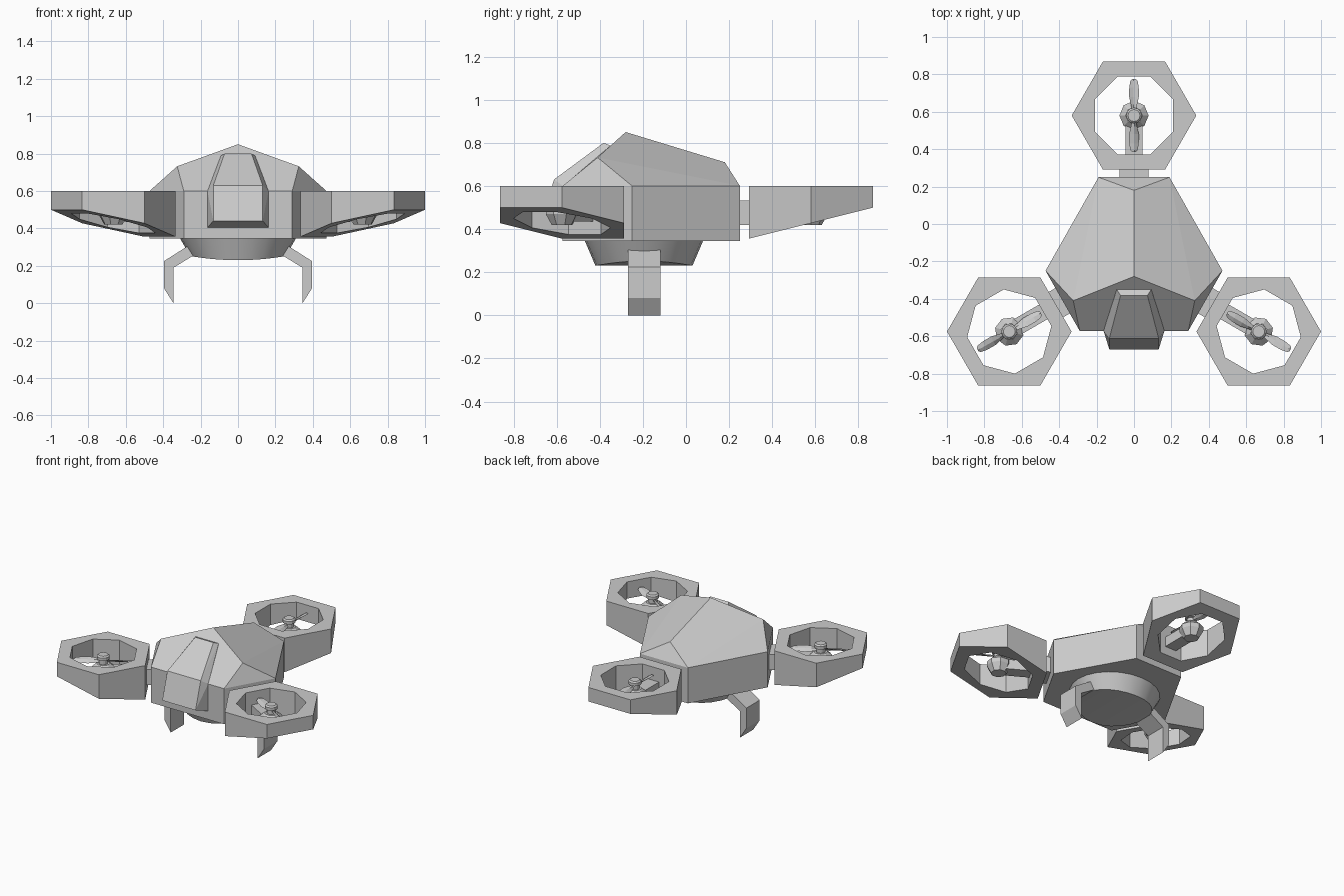
import bpy, bmesh
from math import pi, cos, sin, radians
from mathutils import Matrix, Vector

if "Cube" in bpy.data.objects:
    bpy.data.objects.remove(bpy.data.objects["Cube"])

PIVOT = Vector((0, -0.19, 0))     # centre of the three-fold layout
RC = Vector((0, 0.58, 0))         # centre of the rear rotor


def finish(bm, name, turn=0.0, smooth=False):
    """Turn a bmesh into an object, optionally rotated about the layout pivot."""
    m = Matrix.Translation(PIVOT) @ Matrix.Rotation(turn, 4, 'Z') @ Matrix.Translation(-PIVOT)
    bm.transform(m)
    bmesh.ops.recalc_face_normals(bm, faces=bm.faces)
    me = bpy.data.meshes.new(name)
    bm.to_mesh(me)
    bm.free()
    ob = bpy.data.objects.new(name, me)
    bpy.context.collection.objects.link(ob)
    if smooth:
        bpy.ops.object.select_all(action='DESELECT')
        ob.select_set(True)
        bpy.context.view_layer.objects.active = ob
        bpy.ops.object.shade_smooth_by_angle(angle=radians(35))
    return ob


def hull(name, pts):
    """Convex solid, given points with x >= 0 that are mirrored to -x."""
    bm = bmesh.new()
    for x, y, z in pts:
        bm.verts.new((x, y, z))
        if x > 0:
            bm.verts.new((-x, y, z))
    bmesh.ops.convex_hull(bm, input=bm.verts)
    bmesh.ops.dissolve_limit(bm, angle_limit=radians(3), verts=bm.verts, edges=bm.edges)
    return finish(bm, name)


def loft(bm, rings):
    """Skin closed rings of equal point count and cap both ends."""
    vs = [[bm.verts.new(p) for p in r] for r in rings]
    n = len(vs[0])
    for a, b in zip(vs, vs[1:]):
        for i in range(n):
            j = (i + 1) % n
            bm.faces.new((a[i], a[j], b[j], b[i]))
    bm.faces.new(vs[0][::-1])
    bm.faces.new(vs[-1])


def ngon(n, r, z, off=0.0, c=RC):
    return [Vector((c.x + r * cos(2 * pi * i / n + off), c.y + r * sin(2 * pi * i / n + off), z))
            for i in range(n)]


def box(name, lo, hi, turn):
    bm = bmesh.new()
    loft(bm, [[(lo[0], lo[1], z), (hi[0], lo[1], z), (hi[0], hi[1], z), (lo[0], hi[1], z)]
              for z in (lo[2], hi[2])])
    return finish(bm, name, turn)


# Faceted hull
plan = [(0.19, 0.25), (0.473, -0.25), (0.29, -0.572)]
hull("body", [(x, y, z) for x, y in plan for z in (0.345, 0.6)] +
     [(0, 0.18, 0.71), (0, -0.28, 0.85), (0.325, -0.41, 0.732)])

# Bevelled canopy on the nose
hull("canopy", [(0.092, -0.35, 0.787), (0.072, -0.382, 0.8), (0.132, -0.612, 0.63),
                (0.132, -0.67, 0.44), (0.163, -0.57, 0.6), (0.163, -0.57, 0.405),
                (0.09, -0.34, 0.7), (0.15, -0.5, 0.405)])

# Belly pod: oval taper, underside curved across its width
bm = bmesh.new()
N = 24
top, low = [], []
for i in range(N):
    a = 2 * pi * i / N
    c, s = cos(a), sin(a)
    top.append(bm.verts.new((0.31 * c, -0.195 + 0.275 * s, 0.347)))
    low.append(bm.verts.new((0.255 * c, -0.195 + 0.225 * s, 0.23 + 0.022 * c * c)))
for i in range(N):
    j = (i + 1) % N
    bm.faces.new((top[i], top[j], low[j], low[i]))
for i in range(N // 2):
    quad = [low[i], low[i + 1], low[(N - i - 1) % N], low[(N - i) % N]]
    bm.faces.new(list(dict.fromkeys(quad)))
bm.faces.new(top)
finish(bm, "belly_pod", smooth=True)

# Landing legs
leg = [(0.22, 0.338), (0.262, 0.31), (0.396, 0.225), (0.396, 0.08),
       (0.345, 0.0), (0.345, 0.19), (0.246, 0.25), (0.22, 0.265)]
for side, s in (("right", 1), ("left", -1)):
    bm = bmesh.new()
    loft(bm, [[(s * x, y, z) for x, z in leg] for y in (-0.27, -0.118)])
    finish(bm, side + "_leg")

# Three identical rotor units
for tag, turn in (("rear", 0.0), ("left", radians(120)), ("right", radians(-120))):
    # Hexagonal duct with octagonal hole and sloping underside
    bm = bmesh.new()

    def under(p):
        return Vector((p.x, p.y, 0.355 + 0.25 * (p.y - 0.29)))
    loops = []
    for pts in (ngon(6, 0.333, 0.6), ngon(8, 0.227, 0.6, pi / 8)):
        t = [bm.verts.new(p) for p in pts]
        b = [bm.verts.new(under(p)) for p in pts]
        n = len(t)
        for i in range(n):
            j = (i + 1) % n
            bm.faces.new((t[i], t[j], b[j], b[i]))
        loops.append((t, b))
    for k in (0, 1):
        edges = [bm.edges.get((l[k][i], l[k][(i + 1) % len(l[k])]))
                 for l in loops for i in range(len(l[k]))]
        bmesh.ops.triangle_fill(bm, edges=edges, use_beauty=True)
    finish(bm, tag + "_duct", turn)

    # Strut to the body and motor arm inside the duct
    box(tag + "_strut", (-0.078, 0.23, 0.42), (0.078, 0.30, 0.532), turn)
    box(tag + "_motor_arm", (-0.045, 0.36, 0.435), (0.045, 0.56, 0.505), turn)

    # Motor pod and spinner cap
    bm = bmesh.new()
    loft(bm, [ngon(8, 0.05, 0.42), ngon(8, 0.078, 0.47), ngon(8, 0.078, 0.5),
              ngon(8, 0.045, 0.53)])
    finish(bm, tag + "_motor", turn)
    bm = bmesh.new()
    loft(bm, [ngon(12, 0.03, 0.52), ngon(12, 0.03, 0.56), ngon(12, 0.042, 0.562),
              ngon(12, 0.042, 0.583), ngon(12, 0.032, 0.592)])
    finish(bm, tag + "_spinner", turn)

    # Two twisted blades
    bm = bmesh.new()
    for s in (1, -1):
        rings = []
        for r, w, deg in ((0.02, 0.012, 40), (0.06, 0.021, 35), (0.10, 0.029, 28),
                          (0.15, 0.027, 20), (0.185, 0.02, 15), (0.195, 0.01, 15)):
            c, t = cos(radians(deg)), sin(radians(deg))
            rings.append([(s * (u * c - v * t), 0.58 + s * r, 0.548 + u * t + v * c)
                          for u, v in ((-w, 0), (0, -0.006), (w, 0), (0, 0.006))])
        loft(bm, rings)
    finish(bm, tag + "_propeller", turn)
